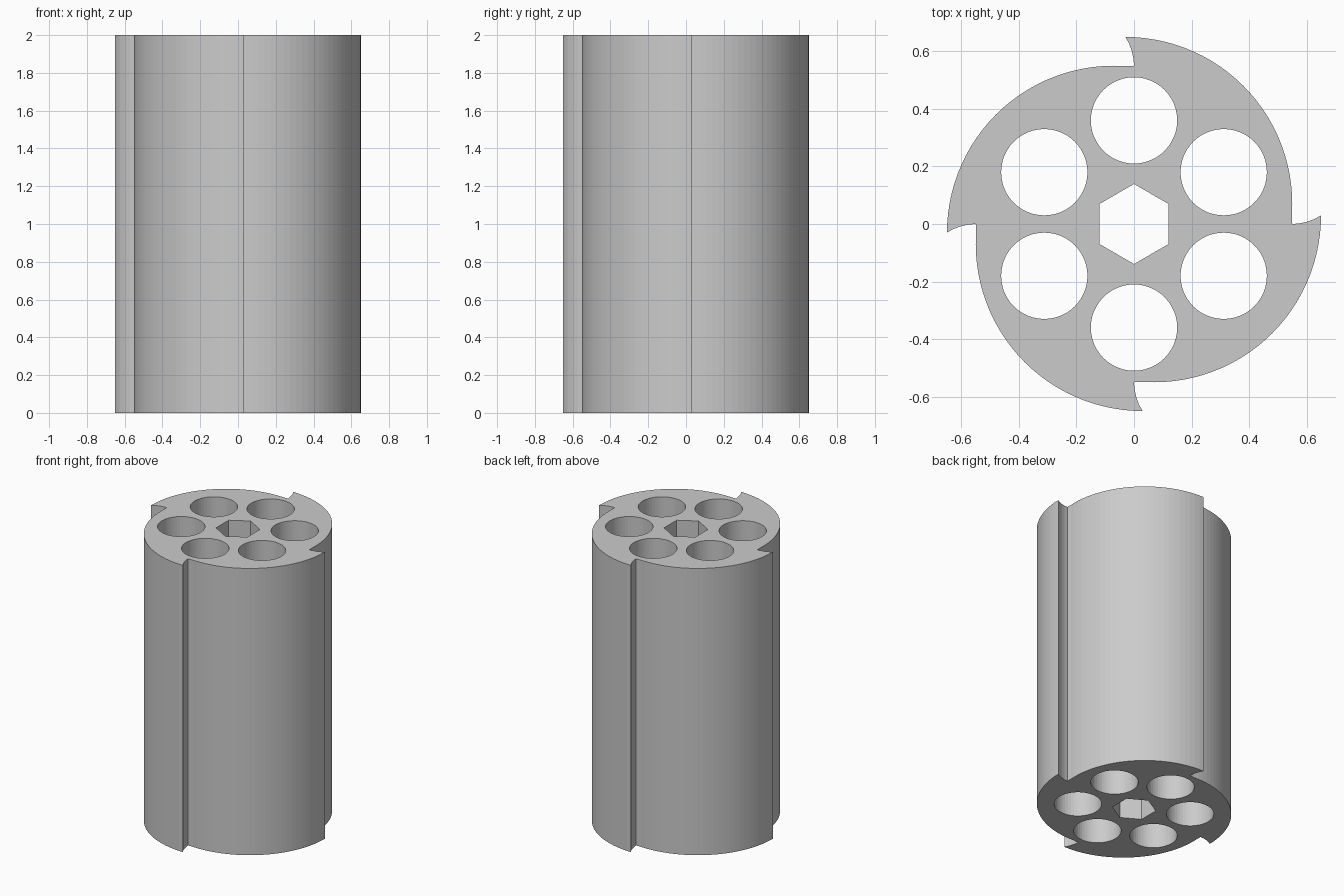
import bpy, bmesh
from math import sin, cos, pi, radians, atan2

cube = bpy.data.objects.get("Cube")
if cube:
    bpy.data.objects.remove(cube, do_unlink=True)

HEIGHT = 2.0


def arc(cx, cy, r, start, end, steps):
    """Points along an arc, both ends included."""
    return [(cx + r * cos(start + (end - start) * i / steps),
             cy + r * sin(start + (end - start) * i / steps))
            for i in range(steps + 1)]


def ring(cx, cy, r, sides):
    """Closed regular polygon with a corner pointing to +y."""
    return arc(cx, cy, r, pi / 2, pi / 2 + 2 * pi, sides)[:-1]


def rotate(points, a):
    return [(x * cos(a) - y * sin(a), x * sin(a) + y * cos(a)) for x, y in points]


# One quarter of the ratchet outline: hooked tooth face, then the long back
hook = [(0, 0.55), (-0.002, 0.575), (-0.008, 0.602), (-0.017, 0.627)]
back = arc(-0.03, 0.07, 0.58, pi / 2, -atan2(0.07, 0.58), 28)[:-1]
quarter = hook + back
outline = [p for k in range(4) for p in rotate(quarter, -k * pi / 2)]

# Six round bores and the hexagonal shaft hole
loops = [outline, ring(0, 0, 0.139, 6)]
bore = ring(0, 0.36, 0.15, 48)
loops += [rotate(bore, radians(60 * k)) for k in range(6)]

# Fill the profile and extrude it along z
curve = bpy.data.curves.new("profile", "CURVE")
curve.dimensions = "2D"
curve.fill_mode = "BOTH"
curve.extrude = HEIGHT / 2
for loop in loops:
    spline = curve.splines.new("POLY")
    spline.points.add(len(loop) - 1)
    for point, (x, y) in zip(spline.points, loop):
        point.co = (x, y, 0, 1)
    spline.use_cyclic_u = True

body = bpy.data.objects.new("ratchet_cylinder", curve)
bpy.context.collection.objects.link(body)
body.location.z = HEIGHT / 2
bpy.ops.object.select_all(action="DESELECT")
body.select_set(True)
bpy.context.view_layer.objects.active = body
bpy.ops.object.convert(target="MESH")
body = bpy.context.view_layer.objects.active

# Weld the caps to the walls
bm = bmesh.new()
bm.from_mesh(body.data)
bmesh.ops.remove_doubles(bm, verts=bm.verts, dist=0.0001)
bmesh.ops.recalc_face_normals(bm, faces=bm.faces)
for face in bm.faces:
    face.smooth = False
bm.to_mesh(body.data)
bm.free()

# Plain grey
grey = bpy.data.materials.new("plain_grey")
grey.use_nodes = True
colour = (0.6, 0.6, 0.6, 1)
grey.diffuse_color = colour
grey.node_tree.nodes["Principled BSDF"].inputs["Base Color"].default_value = colour
body.data.materials.clear()
body.data.materials.append(grey)
